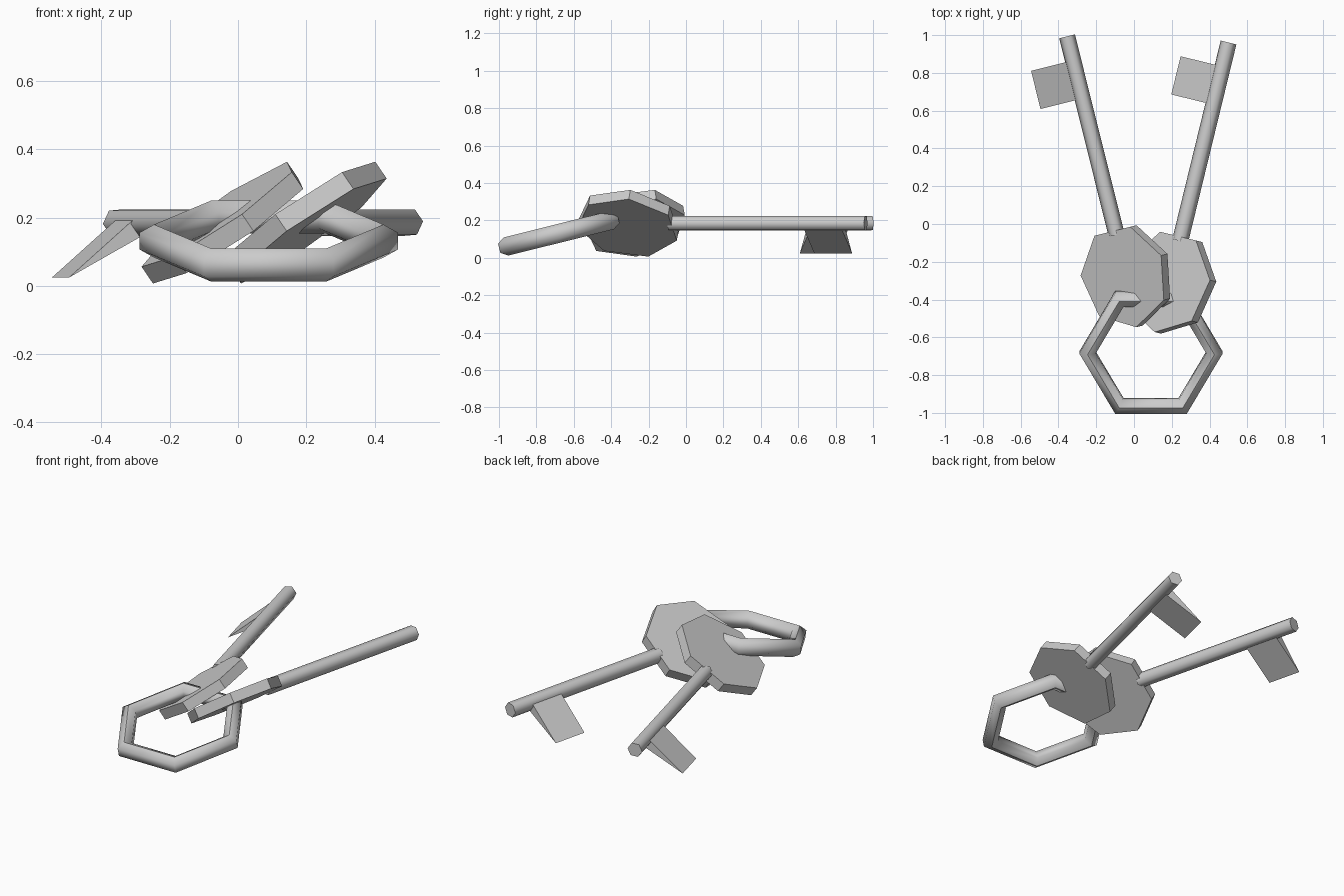
import bpy, bmesh
from math import sin, cos, pi, radians
from mathutils import Matrix, Vector

if "Cube" in bpy.data.objects:
    bpy.data.objects.remove(bpy.data.objects["Cube"])


def finish(name, bm, matrix, smooth=False):
    bm.transform(matrix)
    bmesh.ops.recalc_face_normals(bm, faces=bm.faces)
    mesh = bpy.data.meshes.new(name)
    bm.to_mesh(mesh)
    bm.free()
    ob = bpy.data.objects.new(name, mesh)
    bpy.context.collection.objects.link(ob)
    if smooth:
        bpy.ops.object.select_all(action='DESELECT')
        ob.select_set(True)
        bpy.context.view_layer.objects.active = ob
        bpy.ops.object.shade_smooth_by_angle(angle=radians(65))
    return ob


def prism(profile, offset):
    """Extrude a closed profile along an offset vector."""
    bm = bmesh.new()
    face = bm.faces.new([bm.verts.new(p) for p in profile])
    new = bmesh.ops.extrude_face_region(bm, geom=[face], use_keep_orig=True)['geom']
    bmesh.ops.translate(bm, vec=offset,
                        verts=[v for v in new if isinstance(v, bmesh.types.BMVert)])
    return bm


def polygon(n, r, start):
    return [(r * cos(start + 2 * pi * i / n), r * sin(start + 2 * pi * i / n)) for i in range(n)]


def key(name, centre, yaw):
    # local frame: origin at bow centre, shaft along +y, bit towards -x
    m = (Matrix.Translation(centre) @ Matrix.Rotation(radians(yaw), 4, 'Z')
         @ Matrix.Rotation(radians(-35), 4, 'Y'))
    # seven-sided bow
    finish(name + "_bow", prism([(x, y, -0.03) for x, y in polygon(7, 0.275, -pi / 2)],
                                Vector((0, 0, 0.06))), m)
    # six-sided shaft
    finish(name + "_shaft", prism([(x, 0.225, z) for x, z in polygon(6, 0.043, pi / 2)],
                                  Vector((0, 1.082, 0))), m, True)
    # wedge-shaped bit
    finish(name + "_bit", prism([(0, 0.968, 0.03), (0, 0.968, -0.03), (-0.28, 0.968, 0)],
                                Vector((0, 0.208, 0))), m)


key("left_key", (-0.038, -0.275, 0.185), 14)
key("right_key", (0.191, -0.309, 0.185), -13.7)

# six-sided ring with a six-sided section, tilted up towards the keys
bm = bmesh.new()
loops = []
for a in range(6):
    t = a * pi / 3
    loops.append([bm.verts.new(((0.336 + p) * cos(t), (0.336 + p) * sin(t), q))
                  for p, q in polygon(6, 0.05, pi / 2)])
for i in range(6):
    for j in range(6):
        k, l = (i + 1) % 6, (j + 1) % 6
        bm.faces.new((loops[i][j], loops[k][j], loops[k][l], loops[i][l]))
finish("key_ring", bm, Matrix.Translation((0.09, -0.68, 0.131))
       @ Matrix.Rotation(radians(14), 4, 'X'), True)
